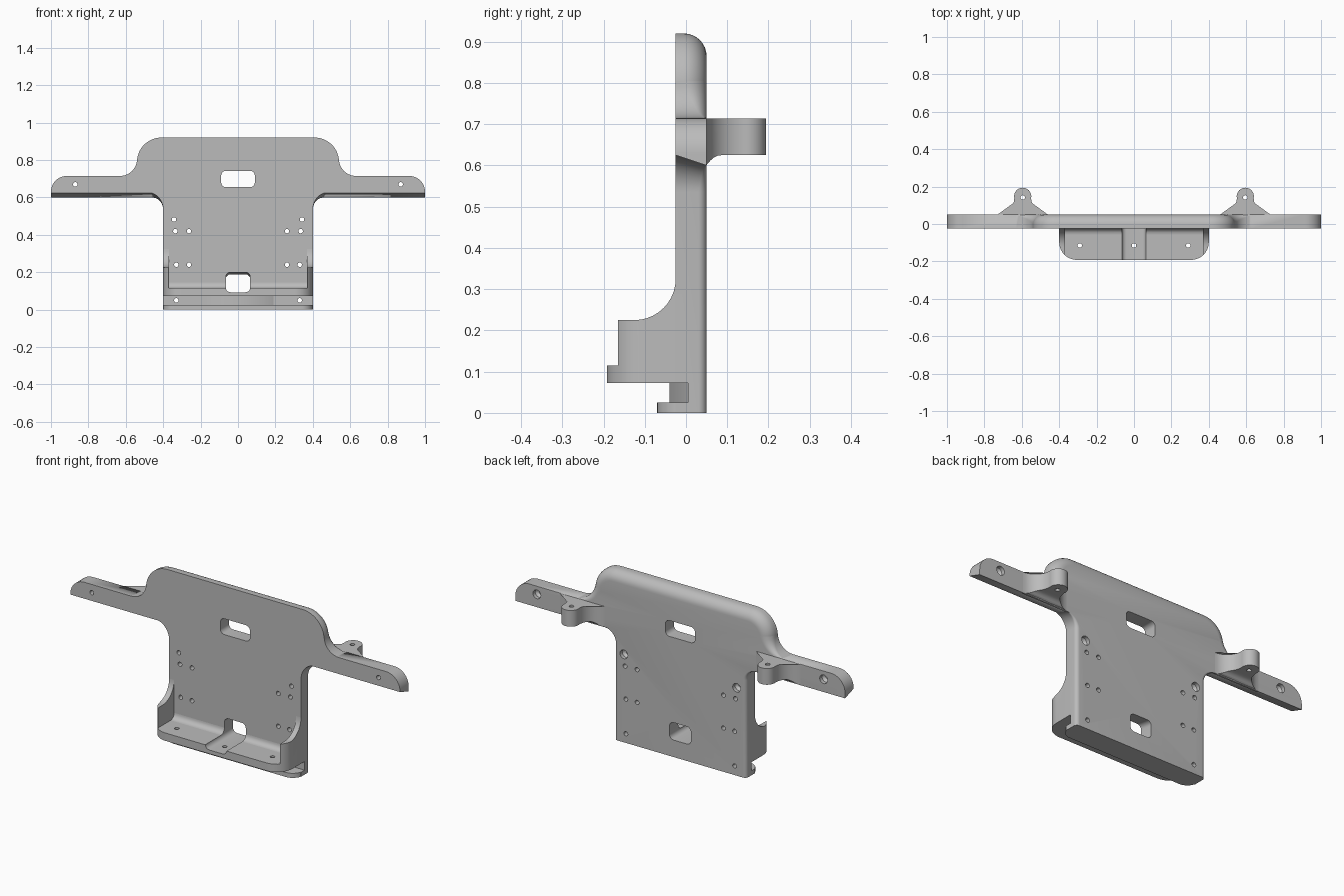
import bpy, bmesh
from math import cos, sin, pi, radians, hypot

if "Cube" in bpy.data.objects:
    bpy.data.objects.remove(bpy.data.objects["Cube"])

grey = bpy.data.materials.new("matte grey")
grey.use_nodes = True
COLOUR = (0.5, 0.5, 0.5, 1)
grey.diffuse_color = COLOUR
grey.node_tree.nodes["Principled BSDF"].inputs["Base Color"].default_value = COLOUR


def arc(cx, cy, r, a0, a1, n=10):
    angles = [radians(a0 + (a1 - a0) * i / n) for i in range(n + 1)]
    return [(cx + r * cos(a), cy + r * sin(a)) for a in angles]


def loft(bm, rings):
    """Skin a closed solid through matching rings of points."""
    loops = [[bm.verts.new(p) for p in ring] for ring in rings]
    n = len(loops[0])
    for a, b in zip(loops, loops[1:]):
        for i in range(n):
            j = (i + 1) % n
            bm.faces.new((a[i], a[j], b[j], b[i]))
    bm.faces.new(loops[0][::-1])
    bm.faces.new(loops[-1])


PLACE = {"x": lambda u, v, w: (w, u, v),
         "y": lambda u, v, w: (u, w, v),
         "z": lambda u, v, w: (u, v, w)}


def prism(bm, outline, axis, lo, hi):
    loft(bm, [[PLACE[axis](u, v, w) for u, v in outline] for w in (lo, hi)])


def make(name, bm):
    bmesh.ops.remove_doubles(bm, verts=bm.verts, dist=1e-5)
    bmesh.ops.recalc_face_normals(bm, faces=bm.faces)
    me = bpy.data.meshes.new(name)
    bm.to_mesh(me)
    bm.free()
    me.materials.append(grey)
    ob = bpy.data.objects.new(name, me)
    bpy.context.collection.objects.link(ob)
    return ob


def solid(name, outline, axis, lo, hi):
    bm = bmesh.new()
    prism(bm, outline, axis, lo, hi)
    return make(name, bm)


def boolean(ob, cutter, op="DIFFERENCE"):
    mod = ob.modifiers.new(op.lower(), "BOOLEAN")
    mod.object, mod.operation, mod.solver = cutter, op, "EXACT"
    cutter.hide_render = True


def rounded_rect(x, z0, z1, r):
    return (arc(x - r, z1 - r, r, 90, 0, 5) + arc(x - r, z0 + r, r, 0, -90, 5)
            + arc(r - x, z0 + r, r, -90, -180, 5) + arc(r - x, z1 - r, r, 180, 90, 5))


def shelf_outline(front, back, r):
    right = arc(0.4 - r, front + r, r, -90, 0)
    return [(-x, y) for x, y in right[::-1]] + right + [(0.4, back), (-0.4, back)]


# Main plate: half outline as (x, z, rounding vector x, z, underside slope)
FRONT, BACK, TOP_R, SIDE_R = -0.025, 0.05, 0.055, 0.02
half = []
for x, z in arc(0.41, 0.79, 0.13, 90, 0, 14):
    k = TOP_R / 0.13
    half.append((x, z, (x - 0.41) * k, (z - 0.79) * k, 0))
for i, (x, z) in enumerate(arc(0.63, 0.805, 0.09, 180, 270)):
    k = TOP_R * (1 - i / 10) / 0.09
    half.append((x, z, (0.63 - x) * k, (0.805 - z) * k, 0))
half += [(x, z, 0, 0, 0) for x, z in arc(0.91, 0.63, 0.085, 90, 0)]
half = [(x + 0.005 if x > 0.9 else x, z, *rest) for x, z, *rest in half]
half.append((1, 0.6, 0, 0, 1))
for i, (x, z) in enumerate(arc(0.465, 0.535, 0.065, 90, 180)):
    k = SIDE_R * (i / 10) / 0.065
    half.append((x, z, (0.465 - x) * k, (0.535 - z) * k, 1 - i / 10))
half.append((0.4, 0, SIDE_R, 0, 0))
outline = half + [(-x, z, -dx, dz, s) for x, z, dx, dz, s in half[::-1]]


def plate_ring(t):
    ring = []
    for x, z, dx, dz, s in outline:
        if t is None:
            y, k = FRONT, 0
        else:
            y, k = BACK - hypot(dx, dz) * (1 - sin(t)), 1 - cos(t)
        lift = s * 0.025 * (BACK - y) / (BACK - FRONT)
        ring.append((x - dx * k, y, z - dz * k + lift))
    return ring


bm = bmesh.new()
loft(bm, [plate_ring(None)] + [plate_ring(i * pi / 16) for i in range(9)])
plate = make("main_plate", bm)

# Shelf with its rounded front corners, and the fillet behind it
shelf = solid("shelf", shelf_outline(-0.192, -0.02, 0.095), "z", 0.072, 0.115)
fillet = solid("shelf_fillet", [(-0.02, 0.11), (-0.055, 0.11)]
               + arc(-0.055, 0.145, 0.03, -90, 0, 6) + [(-0.02, 0.145)], "x", -0.385, 0.385)

# Side walls, trimmed to the shelf outline
wall_side = ([(-0.165, 0.075), (-0.165, 0.225)]
             + arc(-0.125, 0.325, 0.1, -90, 0) + [(0, 0.325), (0, 0.075)])
wall_trim = solid("wall_trim", shelf_outline(-0.192, 0.02, 0.095), "z", 0.05, 0.4)
walls = []
for side, name in ((1, "left"), (-1, "right")):
    wall = solid(name + "_wall", wall_side, "x", side * 0.37, side * 0.41)
    boolean(wall, wall_trim, "INTERSECT")
    walls.append(wall)

# Bottom lip and the raised block in the groove above it
lip = solid("bottom_lip", shelf_outline(-0.07, 0, 0.06), "z", 0, 0.025)
block = solid("groove_block", [(-0.2, 0.01), (-0.1, -0.04), (0.1, -0.04), (0.2, 0.01)],
              "z", 0.02, 0.08)

# Rear lugs with flared roots
lugs = []
right_edge = arc(0.135, 0.14, 0.09, 270, 180) + arc(0, 0.148, 0.046, 0, 90, 8)
lug_outline = right_edge + [(-x, y) for x, y in right_edge[-2::-1]]
lug_outline = [(0.135, 0.04)] + lug_outline + [(-0.135, 0.04)]
for side, name in ((1, "left"), (-1, "right")):
    bm = bmesh.new()
    top, base = [], []
    for x, y in lug_outline:
        drop = 0.024 * min(1, max(0, 1 - (y - 0.05) / 0.035)) ** 2
        top.append((side * 0.595 + x, y, 0.714))
        base.append((side * 0.595 + x, y, 0.625 - drop))
    loft(bm, [base, top])
    bmesh.ops.triangulate(bm, faces=[f for f in bm.faces if len(f.verts) > 4])
    lugs.append(make(name + "_lug", bm))

# Cutter for the two windows and the groove
bm = bmesh.new()
prism(bm, rounded_rect(0.09, 0.655, 0.742, 0.025), "y", -0.3, 0.2)
lower = [[(x, y, z) for x, z in rounded_rect(0.065, 0.093, top, 0.025)]
         for y, top in ((-0.3, 0.2), (-0.02, 0.2), (0.2, 0.165))]
loft(bm, lower)
prism(bm, [(-0.5, -0.1), (0.5, -0.1), (0.5, 0.005), (-0.5, 0.005)], "z", 0.025, 0.072)
openings = make("opening_cutter", bm)

# Cutter for the screw holes, some with wide pockets at the rear
R, POCKET = 0.012, 0.024
bm = bmesh.new()
for side in (-1, 1):
    for x, z in ((0.335, 0.42), (0.262, 0.42), (0.33, 0.24), (0.262, 0.24), (0.33, 0.05)):
        prism(bm, arc(side * x, z, R, 0, 345, 15), "y", -0.1, 0.1)
    for x, z in ((0.87, 0.67), (0.342, 0.482)):
        steps = ((-0.1, R), (0.015, R), (0.03, POCKET), (0.1, POCKET))
        loft(bm, [[(u, y, v) for u, v in arc(side * x, z, r, 0, 345, 15)] for y, r in steps])
    prism(bm, arc(side * 0.595, 0.142, R, 0, 345, 15), "z", 0.5, 0.8)
for x in (-0.29, 0, 0.29):
    prism(bm, arc(x, -0.115, R, 0, 345, 15), "z", 0.05, 0.2)
holes = make("hole_cutter", bm)

for ob in (plate, shelf, fillet):
    boolean(ob, openings)
for ob in [plate, shelf] + lugs:
    boolean(ob, holes)

# Bake the cuts, drop the cutters and shade
parts = [plate, shelf, fillet, lip, block] + walls + lugs
deps = bpy.context.evaluated_depsgraph_get()
baked = [bpy.data.meshes.new_from_object(ob.evaluated_get(deps)) for ob in parts]
for ob, me in zip(parts, baked):
    ob.modifiers.clear()
    ob.data = me
for cutter in (wall_trim, openings, holes):
    bpy.data.objects.remove(cutter)
bpy.ops.object.select_all(action="DESELECT")
for ob in parts:
    ob.select_set(True)
bpy.context.view_layer.objects.active = plate
bpy.ops.object.shade_smooth_by_angle(angle=radians(30))
